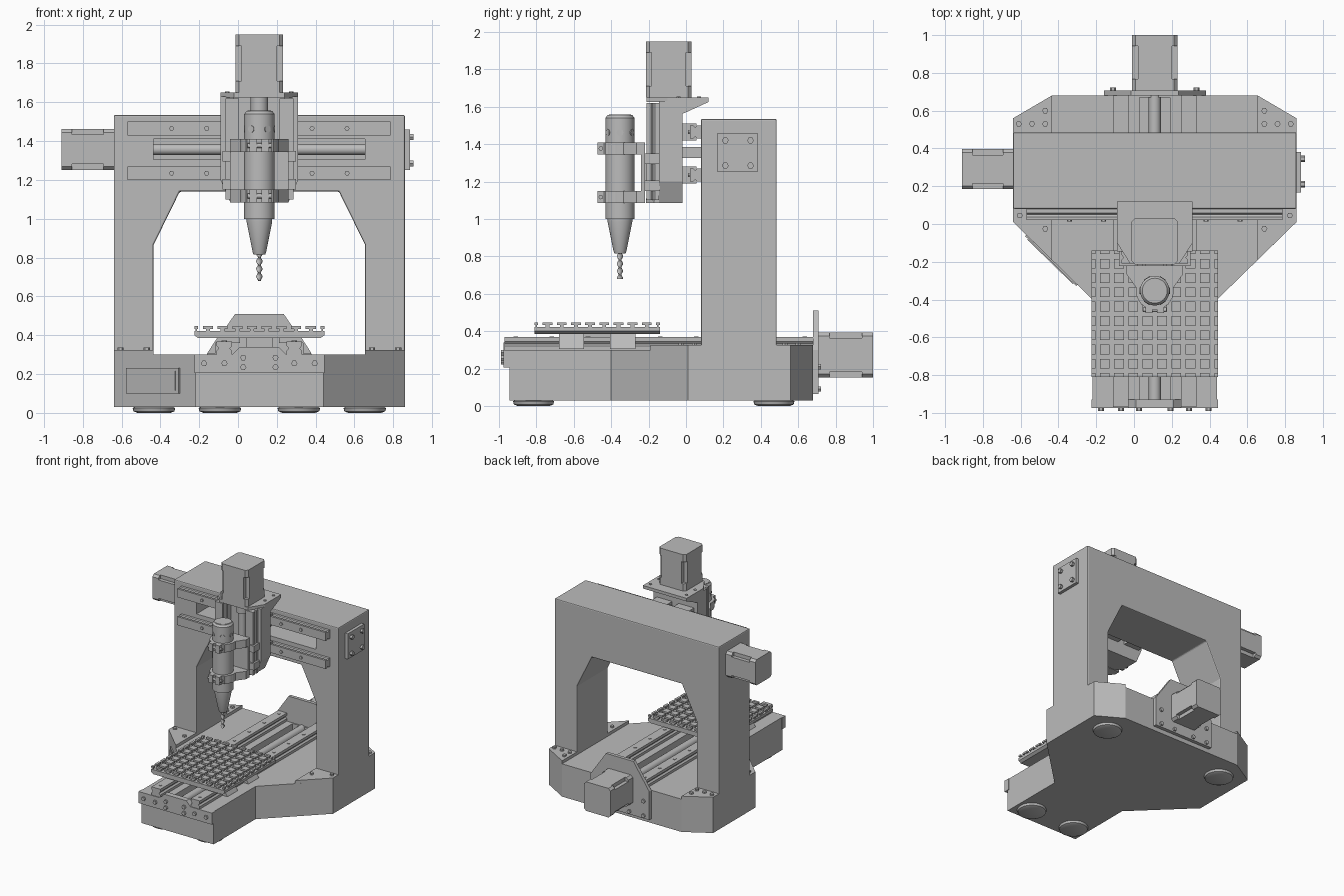
import bpy, bmesh
from math import sin, cos, pi, radians
from mathutils import Vector

if "Cube" in bpy.data.objects:
    bpy.data.objects.remove(bpy.data.objects["Cube"])

CX = 0.11  # symmetry plane of the machine
SIDES = ((-1, "right"), (1, "left"))

grey = bpy.data.materials.new("machine grey")
grey.use_nodes = True
grey.diffuse_color = (0.5, 0.5, 0.5, 1)
grey.node_tree.nodes["Principled BSDF"].inputs["Base Color"].default_value = (0.5, 0.5, 0.5, 1)


def to_object(name, bm, smooth=False):
    bmesh.ops.recalc_face_normals(bm, faces=bm.faces)
    mesh = bpy.data.meshes.new(name)
    bm.to_mesh(mesh)
    bm.free()
    mesh.materials.append(grey)
    if smooth:
        mesh.shade_smooth()
        mesh.set_sharp_from_angle(angle=radians(35))
    ob = bpy.data.objects.new(name, mesh)
    ob.location.x = CX
    bpy.context.collection.objects.link(ob)
    return ob


def loft(bm, rings):
    """Skin a list of equal rings and cap both ends."""
    rows = [[bm.verts.new(p) for p in ring] for ring in rings]
    n = len(rows[0])
    for low, high in zip(rows, rows[1:]):
        for i in range(n):
            j = (i + 1) % n
            bm.faces.new((low[i], low[j], high[j], high[i]))
    bm.faces.new(rows[0])
    bm.faces.new(rows[-1])


def place(axis, a, b, t):
    return {"x": (t, a, b), "y": (a, t, b), "z": (a, b, t)}[axis]


def prism(name, axis, pts, t0, t1):
    bm = bmesh.new()
    loft(bm, [[place(axis, a, b, t) for a, b in pts] for t in (t0, t1)])
    return to_object(name, bm)


def box(name, x, y, z):
    return prism(name, "z", [(x[0], y[0]), (x[1], y[0]), (x[1], y[1]), (x[0], y[1])], *z)


def mirrored(half):
    """Close a half outline by reflecting it in the symmetry plane."""
    return half + [(-a, b) for a, b in reversed(half)]


def lathes(name, axis, centres, profile, n=32):
    """Revolve an (offset, radius) profile about an axis at every centre."""
    bm = bmesh.new()
    for a, b in centres:
        loft(bm, [[place(axis, a + r * cos(2 * pi * i / n), b + r * sin(2 * pi * i / n), t)
                   for i in range(n)] for t, r in profile])
    return to_object(name, bm, True)


def rod(name, axis, centres, r, t0, t1, n=24):
    return lathes(name, axis, centres, [(t0, r), (t1, r)], n)


def bolts(name, axis, centres, t0, t1, r=0.016):
    return rod(name, axis, centres, r, t0, t1, 6)


def cut(target, cutter):
    mod = target.modifiers.new("cut", "BOOLEAN")
    mod.operation, mod.object, mod.solver = "DIFFERENCE", cutter, "EXACT"
    bpy.context.view_layer.update()
    bpy.context.view_layer.objects.active = target
    bpy.ops.object.modifier_apply(modifier=mod.name)
    bpy.data.objects.remove(cutter)


def motor(name, axis, a, b, h, t0, t1):
    """Square motor body with notched corners and a chamfered flange."""
    q = h - 0.03
    corner = [(h, q), (q, q), (q, h)]
    pts = []
    for k in range(4):
        c, s = round(cos(k * pi / 2)), round(sin(k * pi / 2))
        pts += [(a + u * c - v * s, b + u * s + v * c) for u, v in corner]
    prism(name + "_body", axis, pts, t0, t1)
    q = h - 0.018
    octagon = [(a + sx * u, b + sy * v) for sx, sy, o in
               ((1, 1, 1), (-1, 1, -1), (-1, -1, 1), (1, -1, -1))
               for u, v in ((h, q), (q, h))[::o]]
    for end, lo, hi in (("front", 0, 0.2), ("rear", 0.8, 1)):
        prism(f"{name}_{end}_cap", axis, octagon, t0 + (t1 - t0) * lo, t0 + (t1 - t0) * hi)


def rail_profile(a, b, w, h):
    """Waisted linear rail section, standing on b."""
    half = [(w, b), (w, b + h * .35), (w * .7, b + h * .5), (w, b + h * .7), (w, b + h)]
    return [(a + u, v) for u, v in mirrored(half)]


# Base with screw trough, corner pads and feet
base = prism("base", "z", mirrored([(0.33, -0.945), (0.33, -0.4), (0.75, 0.01),
                                    (0.75, 0.56), (0.545, 0.68)]), 0.03, 0.30)
cut(base, box("trough_cutter", (-0.08, 0.08), (-0.93, 0.67), (0.2, 0.4)))
for s, side in SIDES:
    prism(f"{side}_pad", "z", [(s * .545, -.19), (s * .75, .01), (s * .75, .56), (s * .545, .68)],
          0.30, 0.325)
    bolts(f"{side}_pad_bolts", "z", [(s * x, y) for x, y in (
        (.58, .53), (.65, .53), (.72, .53), (.58, .60), (.58, -.025), (.715, .045))], .325, .338)
foot = [(0, 0.085), (0.008, 0.105), (0.025, 0.11), (0.03, 0.1)]
lathes("feet", "z", [(s * x, y) for s, _ in SIDES for x, y in ((.203, -.815), (.543, .47))], foot)

# Name plate on the slanted face
for name, e, d0, d1, z0, z1 in (("name_plate", 0, 0, .009, .10, .23),
                                ("name_plate_panel", .015, .009, .014, .115, .215)):
    p, q = Vector((-0.68 + e, -0.058 - e)), Vector((-0.41 - e, -0.322 + e))
    n = Vector((-0.7, -0.714))
    prism(name, "z", [tuple(v) for v in (p + n * d0, q + n * d0, q + n * d1, p + n * d1)], z0, z1)

# Gantry with screw recess
gantry = prism("gantry", "y", mirrored([(0.545, 0.30), (0.75, 0.30), (0.75, 1.535)])[:3]
               + [(-0.75, 1.535), (-0.75, 0.30), (-0.545, 0.30), (-0.545, 0.865),
                  (-0.41, 1.14), (0.41, 1.14), (0.545, 0.865)], 0.08, 0.485)
bevel = gantry.modifiers.new("edge", "BEVEL")
bevel.width, bevel.segments = 0.008, 2
bpy.context.view_layer.objects.active = gantry
bpy.ops.object.modifier_apply(modifier="edge")
cut(gantry, box("recess_cutter", (-0.545, 0.545), (0.0, 0.38), (1.305, 1.41)))
rod("x_screw", "x", [(0.28, 1.357)], 0.028, -0.56, 0.56)
motor("x_motor", "x", 0.29, 1.357, 0.106, -1.02, -0.75)
box("x_end_plate", (0.75, 0.775), (0.168, 0.382), (1.25, 1.46))
bolts("x_end_bolts", "x", [(y, z) for y in (.21, .345) for z in (1.285, 1.42)], .775, .795, .018)

# Horizontal rails and their carriages
for level, z in (("lower", 1.2), ("upper", 1.43)):
    bm = bmesh.new()
    section = [(0.08 - (v - z) * 0.85, z + (u + 0.035)) for u, v in rail_profile(0, z, 0.035, 0.07)]
    loft(bm, [[(x, y, w) for y, w in section] for x in (-0.68, 0.675)])
    to_object(f"{level}_x_rail", bm)
    bolts(f"{level}_x_rail_bolts", "y", [(k * 0.181 + s * 0.09, z + 0.035)
          for s, _ in SIDES for k in (-2, -1, 0, 1, 2)], 0.012, 0.021, 0.013)
    for s, side in SIDES:
        box(f"{level}_{side}_x_carriage", (s * .03, s * .17), (-.02, .055), (z - .01, z + .08))
box("x_nut", (-0.06, 0.06), (-0.02, 0.3), (1.325, 1.385))

# Vertical axis frame
back = mirrored([(0.15, 1.085), (0.2, 1.2), (0.2, 1.63)])
prism("z_back_plate", "y", back, -0.065, -0.02)
for s, side in SIDES:
    prism(f"z_{side}_wall", "y", [(s * .13, 1.085), (s * .15, 1.085), (s * .2, 1.2),
                                 (s * .2, 1.63), (s * .13, 1.63)], -0.145, -0.065)
    prism(f"z_{side}_rail", "z", rail_profile(s * 0.14, -0.21, 0.035, 0.065), 1.1, 1.62)
    for level, z in (("lower", 1.15), ("upper", 1.295)):
        box(f"z_{level}_{side}_carriage", (s * .09, s * .19), (-.222, -.14), (z, z + .055))
prism("z_bottom_plate", "z", mirrored([(0.11, -0.215), (0.15, -0.17), (0.15, -0.02)]), 1.085, 1.11)
prism("z_top_plate", "z", mirrored([(0.13, -0.21), (0.2, -0.1), (0.2, 0.12)]), 1.625, 1.65)
prism("z_top_gusset", "x", [(-0.03, 1.56), (0.0, 1.57), (0.12, 1.625), (-0.03, 1.63)], -0.2, 0.2)
rod("z_screw", "z", [(0, -0.1)], 0.028, 1.1, 1.56)
rod("z_coupling", "z", [(0, -0.1)], 0.045, 1.54, 1.64)
motor("z_motor", "z", 0, -0.092, 0.122, 1.65, 1.95)
bolts("z_top_bolts", "z", [(s * .165, y) for s, _ in SIDES for y in (-.04, .07)], 1.65, 1.655, .012)

# Spindle, clamps and twisted cutter
SY = -0.353
box("spindle_plate", (-0.15, 0.15), (-0.24, -0.22), (1.085, 1.41))
box("z_nut", (-0.05, 0.05), (-0.23, -0.1), (1.2, 1.3))
lathes("spindle", "z", [(0, SY)], [(0.815, 0.03), (0.83, 0.035), (0.985, 0.066), (1.0, 0.066),
       (1.0, 0.078), (1.54, 0.078), (1.555, 0.066)], 40)
lathes("spindle_cap", "z", [(0, SY)], [(1.5, 0.06), (1.558, 0.06)], 32)
for z, level in ((1.085, "lower"), (1.345, "upper")):
    prism(f"{level}_clamp", "z", mirrored([(0.07, -0.43), (0.1, -0.37), (0.1, -0.335),
          (0.15, -0.265), (0.15, -0.235)]), z, z + 0.065)
    rod(f"{level}_clamp_ring", "z", [(0, SY)], 0.1, z, z + 0.065, 32)
    for s, side in SIDES:
        box(f"{level}_clamp_{side}_ear", (s * .012, s * .05), (-.472, -.42), (z, z + .065))
    rod(f"{level}_clamp_screw", "x", [(-0.455, z + 0.032)], 0.012, -0.062, 0.062, 12)
rod("spindle_side_vents", "x", [(SY, 1.462)], 0.018, -0.08, 0.08, 16)
for k in (-1, 1):
    vent = rod("spindle_front_vent", "y", [(0, 1.462)], 0.018, -0.08, 0.08, 16)
    vent.location.y = SY
    vent.rotation_euler.z = k * radians(33)
bm = bmesh.new()
loft(bm, [[(0.017 * cos(a) * cos(t) - 0.008 * sin(a) * sin(t),
            SY + 0.017 * cos(a) * sin(t) + 0.008 * sin(a) * cos(t), 0.82 - 0.14 * k / 28)
           for a in (2 * pi * i / 10 for i in range(10))] for k in range(29) for t in (k * 0.4,)])
to_object("cutter_bit", bm, True)

# Lengthwise rails, screw, end plates and motor
for s, side in SIDES:
    prism(f"{side}_y_rail", "y", rail_profile(s * 0.18, 0.295, 0.04, 0.073), -0.97, 0.68)
    bolts(f"{side}_y_rail_bolts", "z", [(s * .18, -.91 + .193 * k) for k in range(9)], .368, .372, .014)
    for end, y in (("front", -0.68), ("rear", -0.405)):
        prism(f"{end}_{side}_y_carriage", "y", [(s * .27, .305), (s * .215, .39), (s * .1, .39),
              (s * .1, .36), (s * .225, .36), (s * .225, .305)], y, y + 0.135)
rod("y_screw", "y", [(0, 0.275)], 0.032, -0.95, 0.69)
box("y_nut", (-0.07, 0.07), (-0.6, -0.35), (0.24, 0.39))
prism("front_end_plate", "y", mirrored([(0.335, 0.205), (0.335, 0.3), (0.14, 0.3), (0.1, 0.34)]),
      -0.975, -0.93)
bolts("front_end_bolts", "y", [(s * x, z) for s, _ in SIDES for x, z in (
    (.285, .255), (.18, .255), (.083, .285), (.083, .235))], -0.99, -0.975)
prism("rear_motor_plate", "y", mirrored([(0.27, 0.065), (0.27, 0.3), (0.125, 0.51)]), 0.68, 0.708)
bolts("rear_plate_bolts", "y", [(s * x, z) for s, _ in SIDES for x, z in (
    (.22, .09), (.22, .21), (.09, .09))], .708, .722)
motor("y_motor", "y", 0, 0.273, 0.12, 0.708, 1.0)

# Work table with T-slot grid
TY, P = -0.475, 0.0757
prism("table", "y", mirrored([(0.315, 0.385), (0.335, 0.4), (0.335, 0.422)]), -0.81, -0.14)
spans = [(-0.335, -0.315)] + [((k - 3.5) * P - 0.026, (k - 3.5) * P + 0.026)
                              for k in range(8)] + [(0.315, 0.335)]
bm = bmesh.new()
for x0, x1 in spans:
    for y0, y1 in spans:
        for inset, z0, z1 in ((0.3, 0.42, 0.433), (0, 0.433, 0.447)):
            i, j = (x1 - x0) * inset, (y1 - y0) * inset
            loft(bm, [[(x0 + i, TY + y0 + j, z), (x1 - i, TY + y0 + j, z),
                       (x1 - i, TY + y1 - j, z), (x0 + i, TY + y1 - j, z)] for z in (z0, z1)])
to_object("table_slot_grid", bm)
